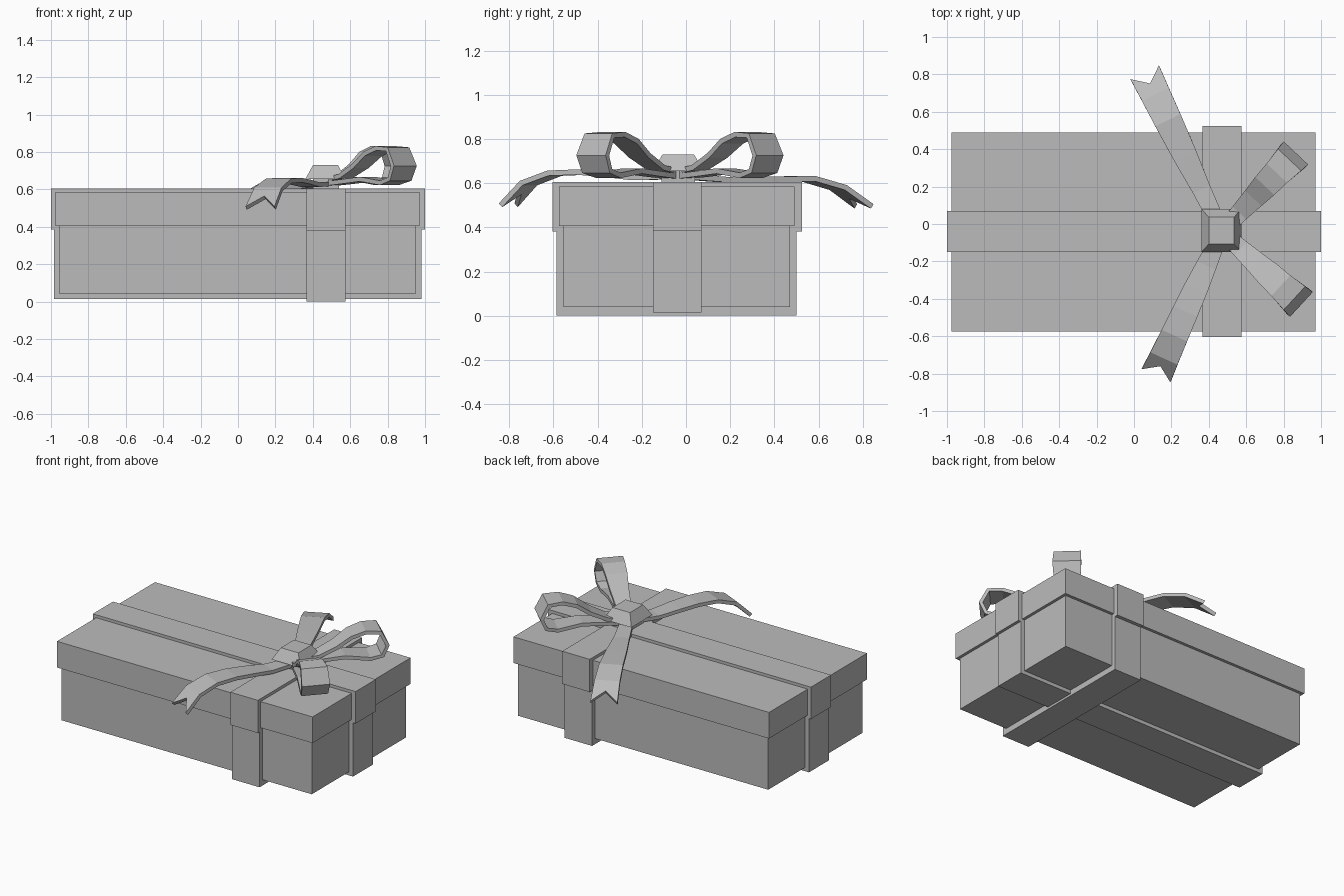
import bpy, bmesh
from mathutils import Vector

cube = bpy.data.objects.get("Cube")
if cube:
    bpy.data.objects.remove(cube, do_unlink=True)

grey = bpy.data.materials.new("plain grey")
grey.use_nodes = True
GREY = (0.5, 0.5, 0.5, 1)
grey.diffuse_color = GREY
grey.node_tree.nodes["Principled BSDF"].inputs["Base Color"].default_value = GREY


def finish(name, bm):
    bmesh.ops.recalc_face_normals(bm, faces=bm.faces)
    mesh = bpy.data.meshes.new(name)
    bm.to_mesh(mesh)
    bm.free()
    mesh.materials.append(grey)
    obj = bpy.data.objects.new(name, mesh)
    bpy.context.collection.objects.link(obj)
    return obj


def block(name, xs, ys, zs, top=1.0):
    """Box between limits; its top can be narrowed."""
    bm = bmesh.new()
    bmesh.ops.create_cube(bm, size=1)
    centre = Vector([sum(p) / 2 for p in (xs, ys, zs)])
    size = Vector([p[1] - p[0] for p in (xs, ys, zs)])
    for v in bm.verts:
        if v.co.z > 0:
            v.co.x *= top
            v.co.y *= top
        v.co = centre + v.co * size
    return finish(name, bm)


def strip(name, start, end, path, thick=0.024, notch=0.0):
    """Flat band swept along (distance, height, width) stations."""
    start = Vector(start)
    out = (Vector(end) - start).normalized()
    side = Vector((-out.y, out.x, 0))
    pts = [start + out * r + Vector((0, 0, z)) for r, z, w in path]
    bm = bmesh.new()
    rings = []
    for i, p in enumerate(pts):
        tangent = (pts[min(i + 1, len(pts) - 1)] - pts[max(i - 1, 0)]).normalized()
        normal = tangent.cross(side) * (thick / 2)
        half = side * path[i][2] / 2
        mid = p - tangent * (notch if i == len(pts) - 1 else 0)
        ring = [p - half + normal, mid + normal, p + half + normal,
                p + half - normal, mid - normal, p - half - normal]
        rings.append([bm.verts.new(c) for c in ring])
    for a, b in zip(rings, rings[1:]):
        for k in range(6):
            n = (k + 1) % 6
            bm.faces.new((a[k], a[n], b[n], b[k]))
    for r in (rings[0], rings[-1]):
        bm.faces.new((r[0], r[1], r[4], r[5]))
        bm.faces.new((r[1], r[2], r[3], r[4]))
    return finish(name, bm)


# Box and overhanging lid
block("box_base", (-0.955, 0.95), (-0.555, 0.47), (0.04, 0.42))
block("box_lid", (-0.975, 0.97), (-0.575, 0.49), (0.405, 0.585))

# Crossed bands around the base and the lid
long_y, cross_x = (-0.15, 0.07), (0.365, 0.575)
block("long_band_base", (-0.985, 0.98), long_y, (0.015, 0.4))
block("long_band_lid", (-1, 1), long_y, (0.385, 0.605))
block("cross_band_base", cross_x, (-0.587, 0.5), (0, 0.4))
block("cross_band_lid", cross_x, (-0.605, 0.525), (0.38, 0.605))

# Knot
block("bow_knot_lower", (0.4, 0.54), (-0.11, 0.04), (0.6, 0.67))
block("bow_knot", (0.36, 0.575), (-0.15, 0.08), (0.655, 0.73), top=0.62)

# Bow loops
knot = (0.47, -0.04, 0)
loop = [(0.02, 0.65, 0.08), (0.14, 0.67, 0.1), (0.25, 0.725, 0.12),
        (0.34, 0.79, 0.14), (0.43, 0.82, 0.15), (0.52, 0.815, 0.17),
        (0.565, 0.725, 0.18), (0.535, 0.655, 0.17), (0.46, 0.635, 0.15),
        (0.3, 0.655, 0.12), (0.14, 0.64, 0.1), (0.02, 0.63, 0.08)]
strip("front_loop", knot, (0.9, -0.435, 0), loop)
strip("back_loop", knot, (0.885, 0.4, 0), loop)

# Forked tails
front_tail = [(0.02, 0.63, 0.08), (0.2, 0.625, 0.11), (0.34, 0.64, 0.13),
              (0.47, 0.65, 0.14), (0.61, 0.645, 0.15), (0.74, 0.6, 0.16),
              (0.84, 0.5, 0.17)]
back_tail = [(0.02, 0.63, 0.08), (0.25, 0.615, 0.1), (0.45, 0.618, 0.13),
             (0.66, 0.62, 0.15), (0.81, 0.58, 0.16), (0.94, 0.495, 0.17)]
strip("front_tail", knot, (0.125, -0.795, 0), front_tail, notch=0.08)
strip("back_tail", knot, (0.0625, 0.8, 0), back_tail, notch=0.08)
